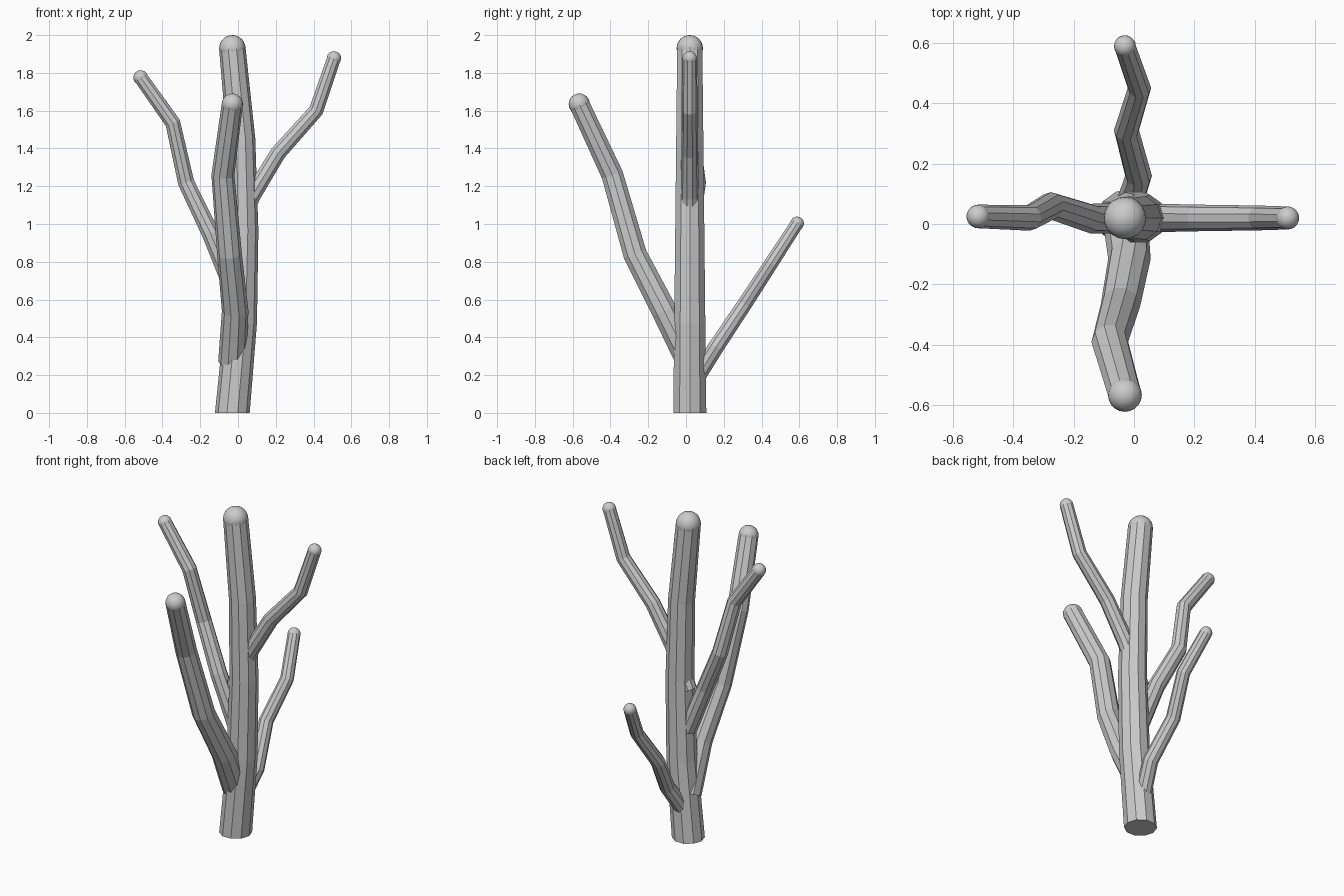
import bpy, bmesh, math
from mathutils import Vector

if "Cube" in bpy.data.objects:
    bpy.data.objects.remove(bpy.data.objects["Cube"])

SIDES = 10


def limb(name, pts, r0, r1, ref):
    """Flat-sided tapering tube along pts, plus a smooth round tip."""
    pts = [Vector(p) for p in pts]
    n = len(pts)
    bm = bmesh.new()
    rings = []
    for i, p in enumerate(pts):
        a = (p - pts[i - 1]).normalized() if i else None
        b = (pts[i + 1] - p).normalized() if i < n - 1 else None
        t = ((a or b) + (b or a)).normalized()
        if p.z == 0:
            t = Vector((0, 0, 1))  # foot sits flat on the ground
        u = Vector(ref)
        u = (u - t * u.dot(t)).normalized()
        v = t.cross(u)
        r = r0 + (r1 - r0) * i / (n - 1)
        angles = [2 * math.pi * k / SIDES for k in range(SIDES)]
        rings.append([bm.verts.new(p + (u * math.cos(g) + v * math.sin(g)) * r) for g in angles])
    for lo, hi in zip(rings, rings[1:]):
        for k in range(SIDES):
            j = (k + 1) % SIDES
            bm.faces.new((lo[k], lo[j], hi[j], hi[k]))
    bm.faces.new(rings[0][::-1])
    bm.faces.new(rings[-1])
    me = bpy.data.meshes.new(name)
    bm.to_mesh(me)
    bm.free()
    bpy.context.collection.objects.link(bpy.data.objects.new(name, me))

    # rounded tip
    bpy.ops.mesh.primitive_uv_sphere_add(segments=20, ring_count=12, radius=r1, location=pts[-1])
    bpy.context.object.name = name + "_tip"
    bpy.ops.object.shade_smooth()


# main stem
limb("trunk", [(-.03, .02, 0), (.014, .02, .48), (.027, .02, .965),
               (.016, .02, 1.45), (-.03, .02, 1.93)], .092, .07, (1, 0, 0))

# four side branches
limb("front_branch", [(-.03, .02, .27), (-.015, -.115, .54), (-.045, -.27, .84),
                      (-.08, -.39, 1.26), (-.03, -.565, 1.635)], .075, .056, (1, 0, 0))
limb("back_branch", [(-.03, .02, .13), (.015, .16, .35), (-.025, .31, .575),
                     (.018, .45, .79), (-.03, .588, 1.003)], .047, .036, (1, 0, 0))
limb("left_branch", [(-.03, .02, .67), (-.145, .018, .95), (-.275, .06, 1.22),
                     (-.345, .02, 1.535), (-.515, .025, 1.775)], .052, .039, (0, 1, 0))
limb("right_branch", [(-.03, .02, .91), (.075, .02, 1.15), (.212, .02, 1.375),
                      (.413, .02, 1.6), (.508, .02, 1.877)], .05, .038, (0, 1, 0))
